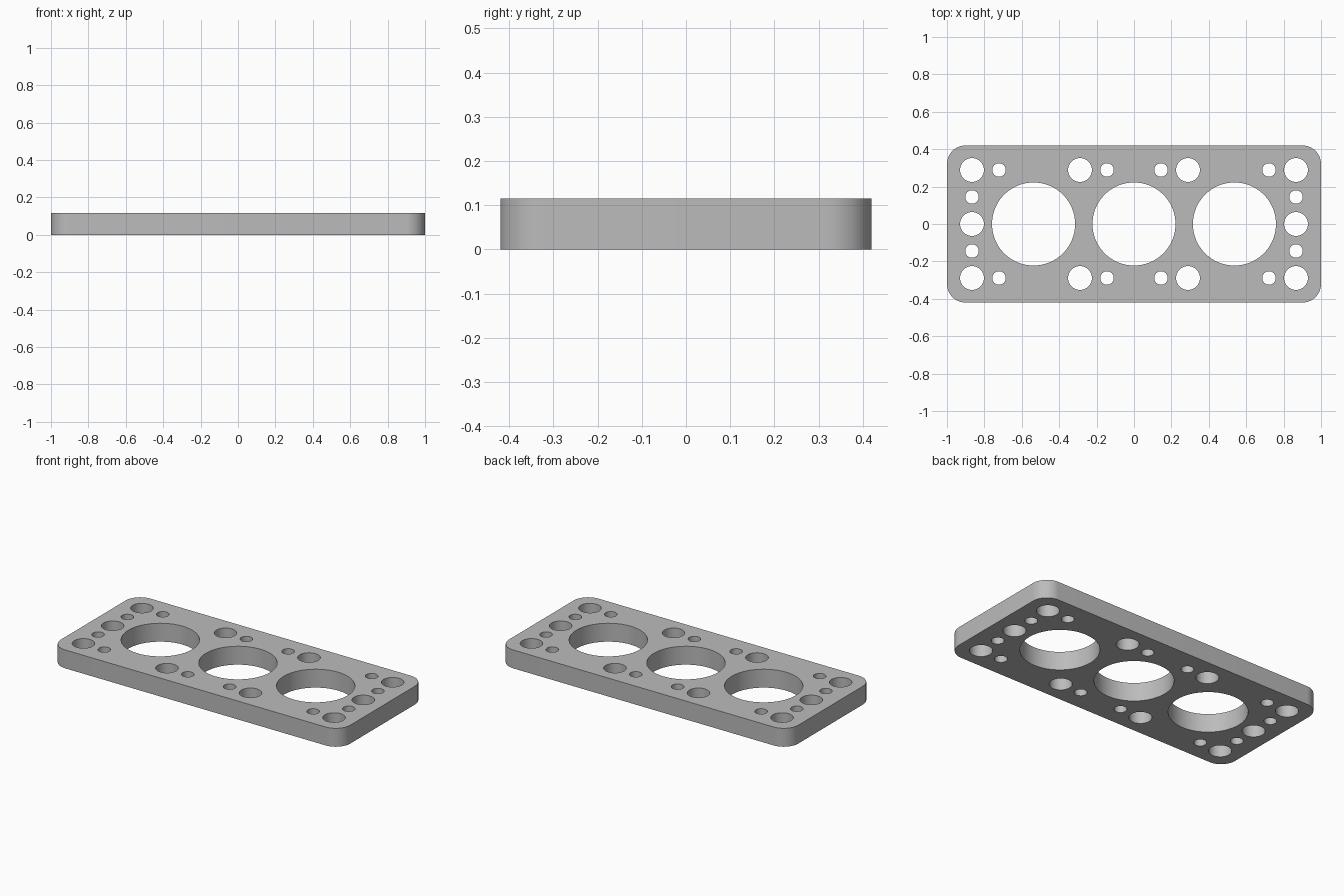
import bpy, bmesh
from math import pi, cos, sin

HALF_X, HALF_Y, THICK, CORNER = 1.0, 0.42, 0.115, 0.1
PITCH = 0.2887          # spacing of the bolt pattern
BOLT_R, DOWEL_R, BORE_R = 0.064, 0.036, 0.222

if "Cube" in bpy.data.objects:
    bpy.data.objects.remove(bpy.data.objects["Cube"])

steel = bpy.data.materials.new("plain grey metal")
steel.use_nodes = True
grey = (0.5, 0.5, 0.5, 1)
steel.diffuse_color = grey
steel.node_tree.nodes["Principled BSDF"].inputs["Base Color"].default_value = grey


def arc(cx, cy, r, start, sweep, count):
    return [(cx + r * cos(start + sweep * i / count),
             cy + r * sin(start + sweep * i / count)) for i in range(count + 1)]


def add_loop(bm, points):
    verts = [bm.verts.new((x, y, 0)) for x, y in points]
    for a, b in zip(verts, verts[1:] + verts[:1]):
        bm.edges.new((a, b))


def add_hole(bm, x, y, r, sides):
    add_loop(bm, arc(x, y, r, 0, 2 * pi, sides)[:-1])


bm = bmesh.new()

# Rounded rectangular outline
outline = []
for i, (sx, sy) in enumerate([(1, 1), (-1, 1), (-1, -1), (1, -1)]):
    outline += arc(sx * (HALF_X - CORNER), sy * (HALF_Y - CORNER),
                   CORNER, i * pi / 2, pi / 2, 16)
add_loop(bm, outline)

# Three large bores
for x in (-0.537, 0, 0.537):
    add_hole(bm, x, 0, BORE_R, 96)

# Bolt holes and small holes, mirrored left to right
for s in (-1, 1):
    end = s * 3 * PITCH
    add_hole(bm, end, 0, BOLT_R, 48)
    for t in (-1, 1):
        add_hole(bm, end, t * PITCH, BOLT_R, 48)
        add_hole(bm, s * PITCH, t * PITCH, BOLT_R, 48)
        add_hole(bm, end, t * PITCH / 2, DOWEL_R, 32)
        add_hole(bm, s * PITCH * 2.5, t * PITCH, DOWEL_R, 32)
        add_hole(bm, s * PITCH / 2, t * PITCH, DOWEL_R, 32)

# Fill the profile and raise it into a solid plate
bmesh.ops.triangle_fill(bm, edges=bm.edges[:], use_beauty=True, normal=(0, 0, 1))
raised = bmesh.ops.extrude_face_region(bm, geom=bm.faces[:], use_keep_orig=True)
bmesh.ops.translate(bm, vec=(0, 0, THICK),
                    verts=[g for g in raised["geom"] if isinstance(g, bmesh.types.BMVert)])
bmesh.ops.recalc_face_normals(bm, faces=bm.faces[:])

mesh = bpy.data.meshes.new("gasket_plate")
bm.to_mesh(mesh)
bm.free()
mesh.materials.append(steel)
plate = bpy.data.objects.new("gasket_plate", mesh)
bpy.context.collection.objects.link(plate)

# Smooth round walls, sharp rims
bpy.ops.object.select_all(action="DESELECT")
plate.select_set(True)
bpy.context.view_layer.objects.active = plate
bpy.ops.object.shade_smooth_by_angle(angle=pi / 6)
